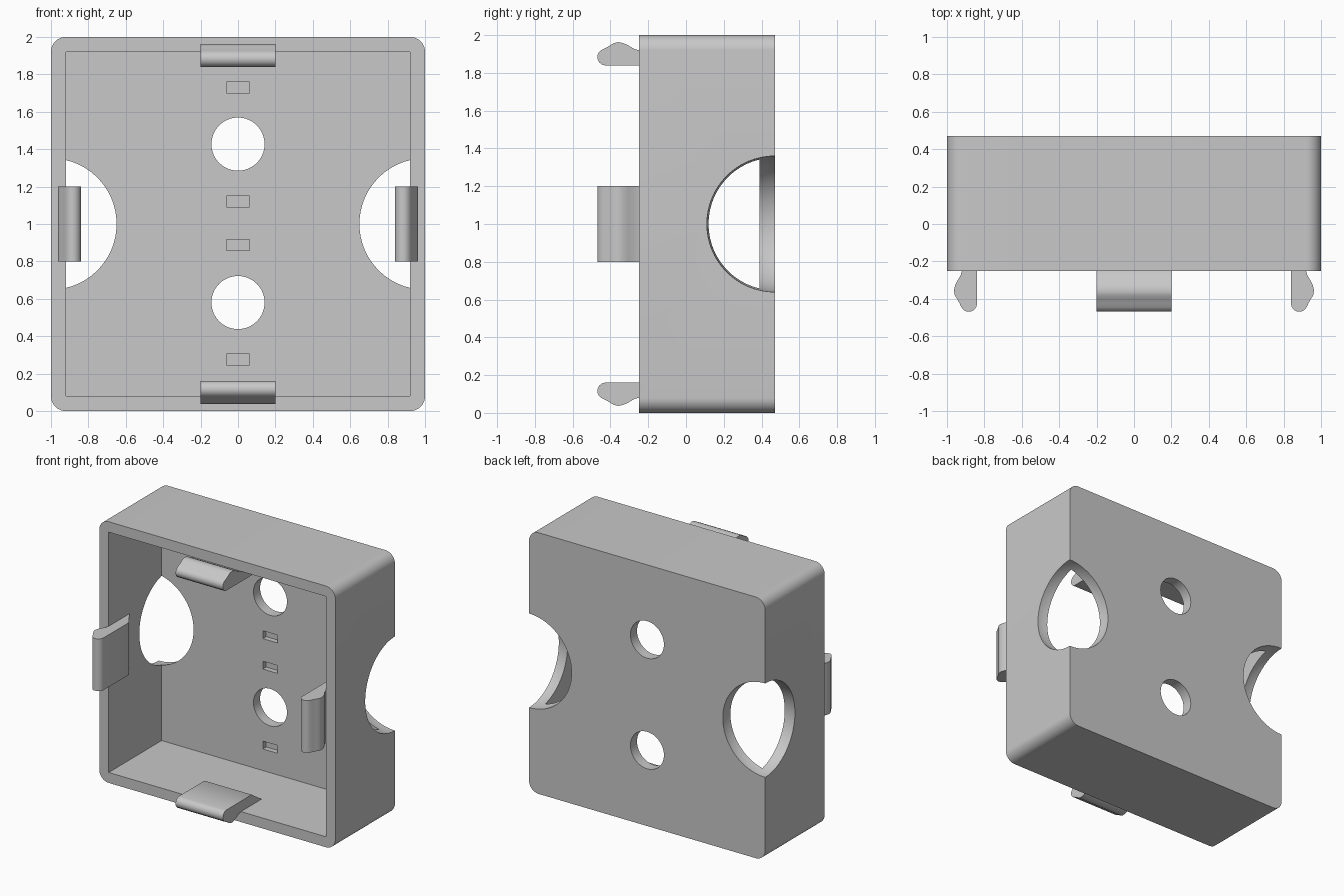
import bpy
import bmesh
import math
from mathutils import Matrix, Vector

cube = bpy.data.objects.get("Cube")
if cube:
    bpy.data.objects.remove(cube, do_unlink=True)

grey = bpy.data.materials.new("plain grey")
grey.use_nodes = True
colour = (0.58, 0.58, 0.58, 1)
grey.diffuse_color = colour
grey.node_tree.nodes["Principled BSDF"].inputs["Base Color"].default_value = colour

FRONT, BACK, WALL = -0.25, 0.47, 0.08


def make_object(name, bm):
    bmesh.ops.recalc_face_normals(bm, faces=bm.faces)
    mesh = bpy.data.meshes.new(name)
    bm.to_mesh(mesh)
    bm.free()
    mesh.materials.append(grey)
    obj = bpy.data.objects.new(name, mesh)
    bpy.context.collection.objects.link(obj)
    return obj


def block(name, low, high, radius=0):
    """Box between two corners; radius rounds the edges running along y."""
    low, high = Vector(low), Vector(high)
    bm = bmesh.new()
    bmesh.ops.create_cube(bm, size=1)
    for v in bm.verts:
        v.co = Vector((low[i] + (v.co[i] + 0.5) * (high[i] - low[i]) for i in range(3)))
    if radius:
        edges = [e for e in bm.edges
                 if abs(e.verts[0].co.y - e.verts[1].co.y) > 0.1]
        bmesh.ops.bevel(bm, geom=edges, offset=radius, segments=10,
                        profile=0.5, affect="EDGES")
    return make_object(name, bm)


def cut(target, cutter):
    cutter.hide_render = True
    mod = target.modifiers.new("cut", "BOOLEAN")
    mod.operation = "DIFFERENCE"
    mod.solver = "EXACT"
    mod.object = cutter
    bpy.context.view_layer.objects.active = target
    bpy.ops.object.modifier_apply(modifier=mod.name)
    bpy.data.objects.remove(cutter, do_unlink=True)


def smooth(obj, degrees):
    bpy.ops.object.select_all(action="DESELECT")
    obj.select_set(True)
    bpy.context.view_layer.objects.active = obj
    bpy.ops.object.shade_smooth_by_angle(angle=math.radians(degrees))


# Open-fronted housing with rounded outer corners
housing = block("housing", (-1, FRONT, 0), (1, BACK, 2), radius=WALL)
inner = 1 - WALL
cut(housing, block("cavity", (-inner, FRONT - 0.2, WALL),
                   (inner, BACK - WALL, 2 - WALL)))

# Spherical openings on the side edges of the back
for x in (-1, 1):
    bm = bmesh.new()
    bmesh.ops.create_uvsphere(
        bm, u_segments=64, v_segments=32, radius=0.36,
        matrix=Matrix.Translation((x, BACK, 1)) @ Matrix.Rotation(math.pi / 64, 4, "Z"))
    cut(housing, make_object("side_opening", bm))

# Round holes through the back
for z in (0.58, 1.427):
    bm = bmesh.new()
    bmesh.ops.create_cone(
        bm, cap_ends=True, segments=64, radius1=0.142, radius2=0.142, depth=0.4,
        matrix=Matrix.Translation((0, BACK, z)) @ Matrix.Rotation(math.pi / 2, 4, "X"))
    cut(housing, make_object("round_hole", bm))

# Shallow slots in the inside of the back
for z in (0.275, 0.887, 1.12, 1.73):
    cut(housing, block("slot", (-0.062, 0.3, z - 0.03), (0.062, 0.43, z + 0.03)))
smooth(housing, 30)

# Snap clip outline: distance from the centre, then y
clip_profile = [
    (0.84, -0.12), (0.92, 0.0), (0.94, 0.0), (0.94, -0.24), (0.92, -0.25),
    (0.927, -0.275), (0.945, -0.305), (0.957, -0.33), (0.963, -0.358),
    (0.958, -0.382), (0.945, -0.402), (0.932, -0.425), (0.923, -0.445),
    (0.91, -0.461), (0.893, -0.469), (0.873, -0.469), (0.856, -0.46),
    (0.844, -0.445), (0.84, -0.43)]


def clip(name, angle):
    bm = bmesh.new()
    face = bm.faces.new([bm.verts.new((d, y, -0.2)) for d, y in clip_profile])
    ext = bmesh.ops.extrude_face_region(bm, geom=[face])
    side = [g for g in ext["geom"] if isinstance(g, bmesh.types.BMVert)]
    bmesh.ops.translate(bm, verts=side, vec=(0, 0, 0.4))
    bm.transform(Matrix.Translation((0, 0, 1)) @ Matrix.Rotation(angle, 4, "Y"))
    smooth(make_object(name, bm), 35)


for i, place in enumerate(("left", "bottom", "right", "top")):
    clip(place + "_clip", i * math.pi / 2)
